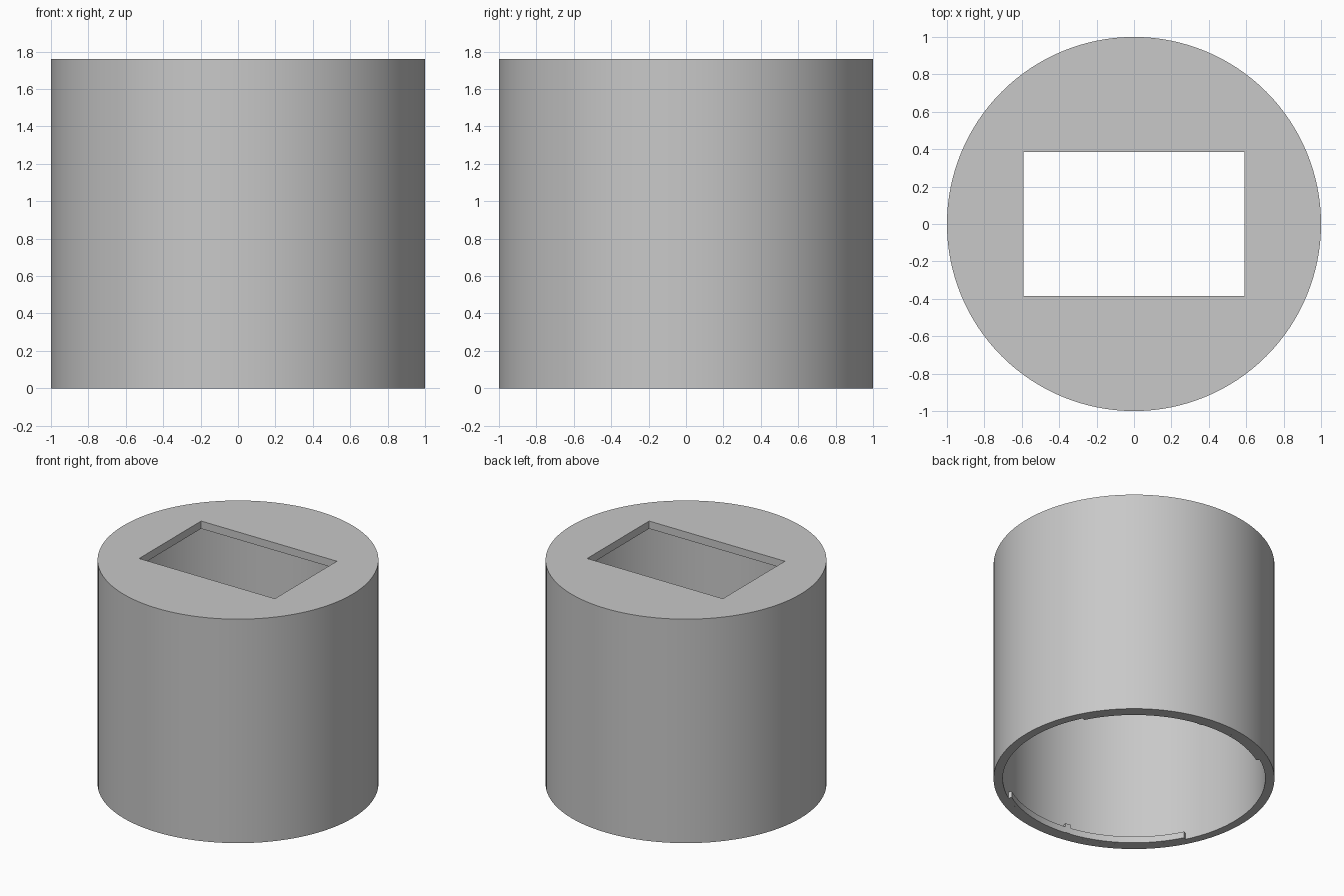
import bpy
import bmesh
from math import sin, cos, radians

if "Cube" in bpy.data.objects:
    bpy.data.objects.remove(bpy.data.objects["Cube"], do_unlink=True)

HEIGHT = 1.76
PLATE = 0.06      # thickness of the closed top
BORE = 0.935      # inner radius of the wall
SIDES = 128

grey = bpy.data.materials.new("plain grey")
grey.use_nodes = True
grey.diffuse_color = (0.58, 0.58, 0.58, 1)
grey.node_tree.nodes["Principled BSDF"].inputs["Base Color"].default_value = (0.58, 0.58, 0.58, 1)


def cylinder(name, radius, bottom, top):
    bpy.ops.mesh.primitive_cylinder_add(vertices=SIDES, radius=radius, depth=top - bottom,
                                        location=(0, 0, (top + bottom) / 2))
    bpy.context.object.name = name
    return bpy.context.object


def cut(target, cutter):
    cutter.hide_render = True
    mod = target.modifiers.new("cut", 'BOOLEAN')
    mod.operation = 'DIFFERENCE'
    mod.solver = 'EXACT'
    mod.object = cutter
    bpy.context.view_layer.objects.active = target
    bpy.ops.object.modifier_apply(modifier=mod.name)
    bpy.data.objects.remove(cutter, do_unlink=True)


def finish(obj):
    obj.data.materials.clear()
    obj.data.materials.append(grey)
    bpy.ops.object.select_all(action='DESELECT')
    obj.select_set(True)
    bpy.context.view_layer.objects.active = obj
    bpy.ops.object.shade_smooth_by_angle(angle=radians(30))


def arc_block(name, start, end, inner, top):
    """Curved bar along the inside of the wall, standing on the rim."""
    bm = bmesh.new()
    steps = max(2, int((end - start) / 3))
    rings = []
    for i in range(steps + 1):
        a = radians(start + (end - start) * i / steps)
        rings.append([bm.verts.new((r * cos(a), r * sin(a), z))
                      for r, z in ((inner, 0), (BORE, 0), (BORE, top), (inner, top))])
    for a, b in zip(rings, rings[1:]):
        for k in range(4):
            n = (k + 1) % 4
            bm.faces.new((a[k], a[n], b[n], b[k]))
    bm.faces.new(rings[0])
    bm.faces.new(rings[-1])
    bmesh.ops.recalc_face_normals(bm, faces=bm.faces)
    mesh = bpy.data.meshes.new(name)
    bm.to_mesh(mesh)
    bm.free()
    obj = bpy.data.objects.new(name, mesh)
    bpy.context.collection.objects.link(obj)
    finish(obj)


# Hollow cap, open below, with a rectangular window in its top
cap = cylinder("cap_shell", 1.0, 0, HEIGHT)
cut(cap, cylinder("bore_cutter", BORE, -0.2, HEIGHT - PLATE))
bpy.ops.mesh.primitive_cube_add(size=1, location=(0, 0, HEIGHT))
window = bpy.context.object
window.name = "window_cutter"
window.scale = (1.18, 0.77, 0.6)
bpy.context.view_layer.update()
cut(cap, window)
finish(cap)

# Two opposite locking ledges at the rim, each with a small stop
for side, turn in (("back", 0), ("front", 180)):
    arc_block(side + "_locking_ledge", 27 + turn, 123 + turn, 0.91, 0.05)
    arc_block(side + "_ledge_stop", 80 + turn, 82.5 + turn, 0.905, 0.075)
